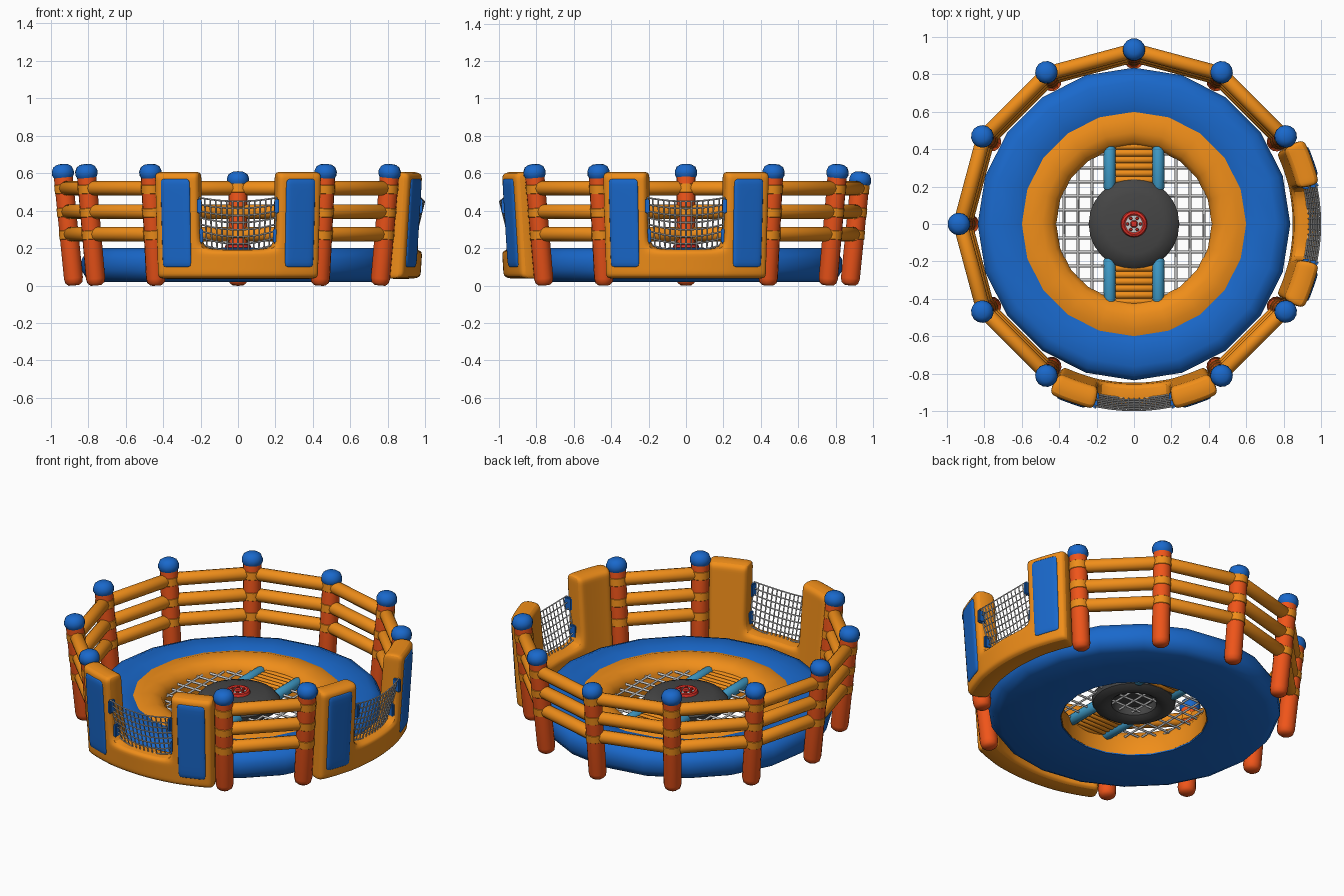
import bpy, bmesh
from math import sin, cos, pi, radians, sqrt
from mathutils import Vector, Matrix

if "Cube" in bpy.data.objects:
    bpy.data.objects.remove(bpy.data.objects["Cube"])


def material(name, rgb):
    m = bpy.data.materials.new(name)
    m.diffuse_color = (*rgb, 1)
    m.use_nodes = True
    m.node_tree.nodes["Principled BSDF"].inputs["Base Color"].default_value = m.diffuse_color
    return m


ORANGE = material("orange", (0.87, 0.27, 0.01))
RED = material("red_orange", (0.87, 0.09, 0.01))
BLUE = material("blue", (0.01, 0.14, 0.60))
SKY = material("light_blue", (0.05, 0.33, 0.58))
DARK = material("charcoal", (0.06, 0.06, 0.06))
CRIMSON = material("crimson", (0.75, 0.03, 0.02))


def finish(ob, mat, angle=40):
    if mat:
        ob.data.materials.append(mat)
    bpy.ops.object.select_all(action='DESELECT')
    ob.select_set(True)
    bpy.context.view_layer.objects.active = ob
    if ob.type == 'CURVE':
        bpy.ops.object.convert(target='MESH')
    else:
        bpy.ops.object.shade_smooth_by_angle(angle=radians(angle))
    return bpy.context.object


def from_bmesh(name, bm, mat, matrix=None, angle=40):
    bmesh.ops.recalc_face_normals(bm, faces=bm.faces)
    me = bpy.data.meshes.new(name)
    bm.to_mesh(me)
    bm.free()
    ob = bpy.data.objects.new(name, me)
    bpy.context.collection.objects.link(ob)
    if matrix:
        ob.matrix_world = matrix
    return finish(ob, mat, angle)


def lathe(name, profile, mat, n=16, matrix=None, closed=False, angle=40):
    bm = bmesh.new()
    vs = [bm.verts.new((r, 0, z)) for r, z in profile]
    pairs = list(zip(vs, vs[1:] + vs[:1])) if closed else list(zip(vs, vs[1:]))
    es = [bm.edges.new(p) for p in pairs]
    bmesh.ops.spin(bm, geom=vs + es, cent=(0, 0, 0), axis=(0, 0, 1),
                   angle=2 * pi, steps=n, use_duplicate=False)
    bmesh.ops.remove_doubles(bm, verts=bm.verts, dist=1e-4)
    return from_bmesh(name, bm, mat, matrix, angle)


def along(p, q):
    p, q = Vector(p), Vector(q)
    return Matrix.Translation(p) @ (q - p).to_track_quat('Z', 'Y').to_matrix().to_4x4()


def tube(name, p, q, r, mat, n=12):
    h = (Vector(q) - Vector(p)).length
    e = min(r * 0.4, h / 4)
    prof = [(0, 0), (r * 0.8, 0), (r, e), (r, h - e), (r * 0.8, h), (0, h)]
    return lathe(name, prof, mat, n, along(p, q), angle=60)


def net(name, paths, r):
    cu = bpy.data.curves.new(name, 'CURVE')
    cu.dimensions = '3D'
    cu.bevel_depth = r
    cu.bevel_resolution = 0
    for path in paths:
        sp = cu.splines.new('POLY')
        sp.points.add(len(path) - 1)
        for pt, co in zip(sp.points, path):
            pt.co = (*co, 1)
    ob = bpy.data.objects.new(name, cu)
    bpy.context.collection.objects.link(ob)
    return finish(ob, None)


def polar(r, a, z):
    return Vector((r * cos(a), r * sin(a), z))


def shell(name, cols, rows, keep, radius, mat, rot):
    """Padded wall: kept cells of an angle/height grid, given thickness and subdivided."""
    bm = bmesh.new()
    cache = {}

    def v(i, j, k):
        if (i, j, k) not in cache:
            cache[i, j, k] = bm.verts.new(polar(radius(rows[j], k), cols[i], rows[j]))
        return cache[i, j, k]

    cells = {(i, j) for i in range(len(cols) - 1) for j in range(len(rows) - 1) if keep(i, j)}
    for i, j in cells:
        c = [(i, j), (i + 1, j), (i + 1, j + 1), (i, j + 1)]
        for k in (0, 1):
            bm.faces.new([v(*p, k) for p in c])
        for n, (di, dj) in enumerate([(0, -1), (1, 0), (0, 1), (-1, 0)]):
            if (i + di, j + dj) not in cells:
                a, b = c[n], c[(n + 1) % 4]
                bm.faces.new([v(*a, 0), v(*b, 0), v(*b, 1), v(*a, 1)])
    ob = from_bmesh(name, bm, mat, Matrix.Rotation(rot, 4, 'Z'), 80)
    ob.modifiers.new("round", 'SUBSURF').levels = 2
    ob.modifiers["round"].render_levels = 2
    return ob


# Base: blue outer cushion and orange inner cushion
lathe("base_cushion", [(0.42, 0.02), (0.77, 0.02), (0.81, 0.04), (0.835, 0.08), (0.835, 0.14),
                       (0.81, 0.18), (0.76, 0.2), (0.66, 0.2), (0.59, 0.185), (0.42, 0.1)],
      BLUE, 20, closed=True, angle=50)
lathe("inner_cushion", [(0.415, 0.025), (0.415, 0.14), (0.44, 0.18), (0.49, 0.2),
                        (0.56, 0.2), (0.605, 0.185), (0.56, 0.12)], ORANGE, 20, closed=True, angle=50)

# Floor net, beams and rungs in the middle
lines = []
for i in range(-5, 6):
    c = i * 0.075
    h = sqrt(0.42 ** 2 - c * c)
    lines += [[(c, -h, 0.14), (c, h, 0.14)], [(-h, c, 0.14), (h, c, 0.14)]]
net("floor_net", lines, 0.008)
for s, side in ((1, "back"), (-1, "front")):
    for x in (-0.13, 0.13):
        tube(f"{side}_beam", (x, s * 0.18, 0.14), (x, s * 0.43, 0.14), 0.032, SKY)
    for i in range(6):
        y = s * (0.235 + i * 0.036)
        tube(f"{side}_rung", (-0.1, y, 0.14), (0.1, y, 0.14), 0.02, ORANGE, 10)

# Centre disc, hollow underneath, with hub
lathe("centre_disc", [(0, 0.205), (0.16, 0.2), (0.215, 0.185), (0.242, 0.155), (0.235, 0.12),
                      (0.2, 0.098), (0.16, 0.1), (0.13, 0.12), (0.125, 0.17), (0, 0.18)], DARK, 24)
lathe("hub_rim", [(0.046, 0.2), (0.046, 0.215), (0.055, 0.222), (0.066, 0.218), (0.072, 0.2)], CRIMSON, 20)
lathe("hub_plate", [(0, 0.212), (0.05, 0.212), (0.05, 0.2)], None, 20)
lathe("hub_button", [(0, 0.228), (0.014, 0.226), (0.02, 0.218), (0.02, 0.205)], CRIMSON, 12)
for i in range(6):
    lathe("hub_stud", [(0, 0.02), (0.006, 0.018), (0.009, 0.01), (0.009, 0)], CRIMSON, 8,
          Matrix.Translation(polar(0.034, i * pi / 3, 0.205)))

# Leaning posts with bands and caps
RAILS = (0.275, 0.395, 0.52)


def lean(a, z):
    return polar(0.875 + 0.1 * z, radians(a), z)


posts = [30, 60, 90, 120, 150, 180, 210, 240, 300, 330]
for a in posts:
    m = along(lean(a, 0), lean(a, 0.65))
    top = 0.61 if a == 90 else 0.65
    lathe("post", [(0, 0), (0.03, 0.002), (0.046, 0.015), (0.052, 0.04), (0.052, top - 0.05), (0, top - 0.05)],
          RED, 14, m)
    lathe("post_cap", [(0, top - 0.07), (0.052, top - 0.07), (0.06, top - 0.055), (0.06, top - 0.035),
                       (0.05, top - 0.012), (0.03, top), (0, top + 0.004)], BLUE, 14, m, angle=60)
    for z in RAILS:
        lathe("post_band", [(0.05, z - 0.026), (0.0545, z - 0.022), (0.0545, z + 0.022), (0.05, z + 0.026)],
              ORANGE, 14, m)

# Rails between neighbouring posts
for a in posts:
    if a + 30 in posts:
        for z in RAILS:
            tube("rail", lean(a, z), lean(a + 30, z), 0.039, ORANGE)

# Two entrances: padded wall, blue panels, net and clips
half = [0.21, 0.25, 0.36, 0.425, 0.47]
cols = [-c for c in reversed(half)] + [-0.07, 0.07] + half
rows = [0.035, 0.07, 0.16, 0.195, 0.3, 0.5, 0.56, 0.61]


def wall_radius(z, k):
    return 0.975 + 0.065 * z if k else 0.845 + 0.08 * z


def panel_radius(z, k):
    return (0.984 if k else 0.95) + 0.065 * z


def net_point(a, t):
    sag = 1 - (a / 0.21) ** 2
    z = (0.22 - 0.035 * sag) * (1 - t) + (0.47 - 0.02 * sag) * t
    return polar(0.93 + 0.065 * t, a, z)


for rot, side in ((-pi / 2, "front"), (0, "right")):
    shell(f"{side}_entrance_wall", cols, rows, lambda i, j: j < 3 or i < 4 or i > 6,
          wall_radius, ORANGE, rot)
    turn = Matrix.Rotation(rot, 4, 'Z')
    for s in (-1, 1):
        shell(f"{side}_entrance_panel", [s * c for c in (0.255, 0.29, 0.39, 0.425)],
              [0.095, 0.14, 0.52, 0.575], lambda i, j: True, panel_radius, BLUE, rot)
        for t in (0.18, 0.82):
            bm = bmesh.new()
            bmesh.ops.create_cube(bm, size=1, matrix=Matrix.Diagonal((0.05, 0.022, 0.08, 1)))
            bmesh.ops.bevel(bm, geom=bm.edges[:], offset=0.006, segments=2, affect='EDGES')
            from_bmesh(f"{side}_net_clip", bm, BLUE, turn @ Matrix.Translation(net_point(s * 0.212, t)))
    arc = [-0.21 + 0.42 * i / 14 for i in range(15)]
    paths = [[net_point(a, j / 7) for a in arc] for j in range(8)]
    paths += [[net_point(a, 0), net_point(a, 1)] for a in arc]
    net(f"{side}_entrance_net", [[turn @ p for p in path] for path in paths], 0.0045)
